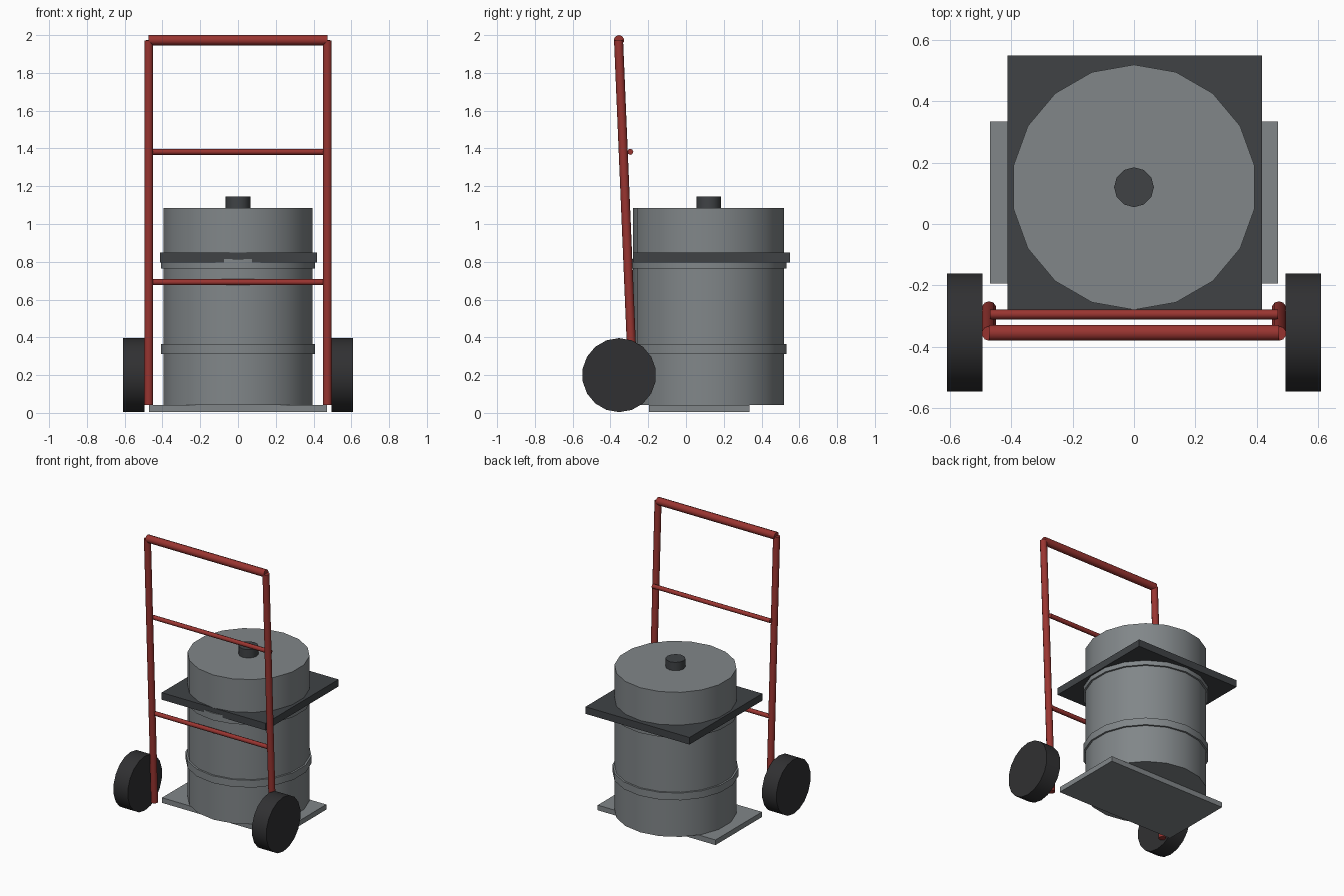
import bpy
from mathutils import Vector

if "Cube" in bpy.data.objects:
    bpy.data.objects.remove(bpy.data.objects["Cube"])


def material(name, color):
    m = bpy.data.materials.new(name)
    m.diffuse_color = (*color, 1)
    m.use_nodes = True
    m.node_tree.nodes["Principled BSDF"].inputs["Base Color"].default_value = m.diffuse_color
    return m


RED = material("red_paint", (0.32, 0.035, 0.03))
BLACK = material("black_rubber", (0.03, 0.03, 0.032))
DARK = material("dark_grey", (0.05, 0.055, 0.06))
GREY = material("drum_grey", (0.22, 0.24, 0.25))


def rod(name, a, b, radius, sides, mat):
    """Cylinder running from point a to point b."""
    a, b = Vector(a), Vector(b)
    bpy.ops.mesh.primitive_cylinder_add(vertices=sides, radius=radius,
                                        depth=(b - a).length, location=(a + b) / 2)
    ob = bpy.context.object
    if abs((b - a).normalized().z) < 0.9999:
        ob.rotation_euler = (b - a).to_track_quat('Z', 'Y').to_euler()
    ob.name = name
    ob.data.materials.append(mat)
    bpy.ops.object.shade_smooth_by_angle(angle=0.8)
    return ob


def box(name, lo, hi, mat):
    lo, hi = Vector(lo), Vector(hi)
    bpy.ops.mesh.primitive_cube_add(size=1, location=(lo + hi) / 2)
    ob = bpy.context.object
    ob.name = name
    ob.scale = hi - lo
    ob.data.materials.append(mat)


# Drum with its two hoops and the filler cap
CY = 0.12
rod("drum", (0, CY, 0.042), (0, CY, 1.085), 0.40, 18, GREY)
for name, z0, z1 in (("lower_hoop", 0.312, 0.364), ("upper_hoop", 0.765, 0.815)):
    rod(name, (0, CY, z0), (0, CY, z1), 0.413, 18, GREY)
rod("drum_cap", (0, CY, 1.08), (0, CY, 1.145), 0.065, 12, DARK)

# Square collar around the drum and the toe plate beneath it
box("collar_plate", (-0.413, -0.28, 0.797), (0.417, 0.55, 0.848), DARK)
box("toe_plate", (-0.47, -0.195, 0.005), (0.47, 0.335, 0.042), GREY)

# Leaning rails and wheels on both sides
for side, s in (("left", -1), ("right", 1)):
    rod(side + "_rail", (s * 0.473, -0.276, 0.042), (s * 0.473, -0.357, 1.972), 0.024, 10, RED)
    rod(side + "_wheel", (s * 0.495, -0.354, 0.2), (s * 0.61, -0.354, 0.2), 0.196, 18, BLACK)

# Handle and cross bars
rod("handle_bar", (-0.473, -0.355, 1.973), (0.473, -0.355, 1.973), 0.027, 10, RED)
for name, z in (("lower_cross_bar", 0.692), ("upper_cross_bar", 1.382)):
    rod(name, (-0.47, -0.295, z), (0.47, -0.295, z), 0.016, 8, RED)
